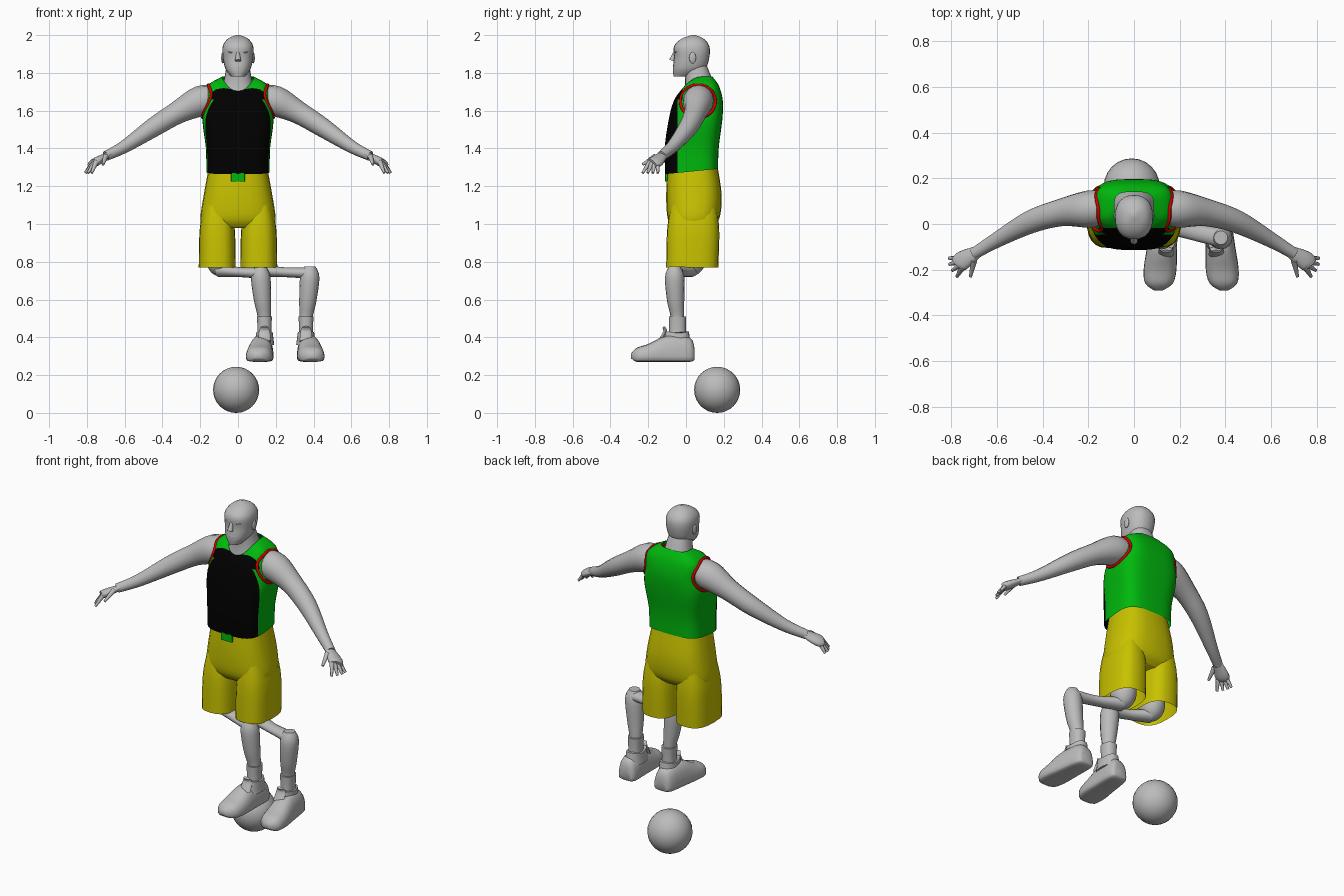
import bpy, bmesh, math
from mathutils import Vector
from mathutils.bvhtree import BVHTree

if "Cube" in bpy.data.objects:
    bpy.data.objects.remove(bpy.data.objects["Cube"], do_unlink=True)


def material(name, *color):
    mat = bpy.data.materials.new(name)
    mat.use_nodes = True
    mat.diffuse_color = (*color, 1)
    shader = next(node for node in mat.node_tree.nodes if node.type == "BSDF_PRINCIPLED")
    shader.inputs["Base Color"].default_value = (*color, 1)
    return mat


GREY = material("plain grey", .5, .5, .5)
GREEN = material("jersey green", 0, .48, .004)
BLACK = material("jersey black", 0, 0, 0)
RED = material("trim red", .65, 0, 0)
YELLOW = material("shorts yellow", .58, .54, 0)


def finish(name, bm, *mats):
    """Turn a bmesh into a smooth shaded object."""
    mesh = bpy.data.meshes.new(name)
    bm.to_mesh(mesh)
    bm.free()
    for mat in mats:
        mesh.materials.append(mat)
    mesh.shade_smooth()
    mesh.set_sharp_from_angle(angle=math.radians(55))
    bpy.context.collection.objects.link(bpy.data.objects.new(name, mesh))


def spline(rows, steps):
    """Smooth curve through rows of numbers."""
    last = len(rows) - 1
    out = []
    for i in range(last):
        before, start = rows[max(i - 1, 0)], rows[i]
        end, after = rows[i + 1], rows[min(i + 2, last)]
        for k in range(steps):
            t = k / steps
            out.append([b + t / 2 * (c - a + t * (2*a - 5*b + 4*c - d + t * (3*(b - c) + d - a)))
                        for a, b, c, d in zip(before, start, end, after)])
    return out + [list(rows[last])]


def angles(count):
    return [math.tau * i / count for i in range(count)]


def rounded(value, power):
    return math.copysign(abs(value) ** (2 / power), value)


def join_rings(rings, caps=True):
    bm = bmesh.new()
    loops = [[bm.verts.new(point) for point in ring] for ring in rings]
    for low, high in zip(loops, loops[1:]):
        for i in range(len(low)):
            bm.faces.new((low[i - 1], low[i], high[i], high[i - 1]))
    if caps:
        bm.faces.new(loops[0])
        bm.faces.new(loops[-1])
    bmesh.ops.recalc_face_normals(bm, faces=bm.faces)
    return bm


def loft(rows, x=0, power=2.3, sides=24, caps=True):
    """Upright form from rows of height, middle y, half width, half depth."""
    return join_rings([[(x + width * rounded(math.cos(a), power),
                         y + depth * rounded(math.sin(a), power), z) for a in angles(sides)]
                       for z, y, width, depth in spline(rows, 4)], caps)


def tube(name, rows, mat, side=1, ref=(0, 1, 0), flat=1, sides=16, steps=4):
    """Round limb through rows of x, y, z, radius."""
    path = [(Vector((side * x, y, z)), r) for x, y, z, r in spline(rows, steps)]
    rings = []
    for i, (center, radius) in enumerate(path):
        along = (path[min(i + 1, len(path) - 1)][0] - path[max(i - 1, 0)][0]).normalized()
        u = Vector(ref)
        u = (u - along * u.dot(along)).normalized()
        v = along.cross(u) * flat
        rings.append([center + radius * (u * math.cos(a) + v * math.sin(a))
                      for a in angles(sides)])
    finish(name, join_rings(rings), mat)


def ellipsoid(name, center, radii):
    bm = bmesh.new()
    bmesh.ops.create_uvsphere(bm, u_segments=24, v_segments=16, radius=1)
    bmesh.ops.scale(bm, vec=radii, verts=bm.verts)
    bmesh.ops.translate(bm, vec=center, verts=bm.verts)
    finish(name, bm, GREY)


# Jersey with slanted hem and scooped neckline
jersey = loft([(1.275, .03, .168, .14), (1.4, .03, .17, .143), (1.55, .05, .188, .142),
               (1.65, .065, .171, .13), (1.73, .08, .163, .095), (1.78, .08, .085, .06)],
              power=3.4, sides=48, caps=False)
for v in jersey.verts:
    if v.co.z < 1.29:
        v.co.z += .1 * v.co.y
    front = min(1, max(0, (.08 - v.co.y) / .06)) ** 2 * max(0, 1 - (v.co.x / .11) ** 2)
    sag = front * max(0, v.co.z - 1.69) * .85
    v.co -= Vector((0, .6 * sag, sag))

# Black front panel, wider above the chest, cut into the green jersey
panel_y, shoulder_y, chest_z = -.045, -.018, 1.66
for origin, normal in (((0, panel_y, 0), (0, 1, 0)), ((0, shoulder_y, 0), (0, 1, 0)),
                       ((0, 0, chest_z), (0, 0, 1))):
    bmesh.ops.bisect_plane(jersey, geom=jersey.verts[:] + jersey.edges[:] + jersey.faces[:],
                           plane_co=origin, plane_no=normal)
for face in jersey.faces:
    center = face.calc_center_median()
    face.material_index = int(center.y < (shoulder_y if center.z > chest_z else panel_y))
jersey_surface = BVHTree.FromBMesh(jersey)
finish("jersey", jersey, GREEN, BLACK)

# Shorts
finish("shorts_hips", loft([(1.3, .035, .155, .133), (1.15, .042, .182, .147),
                            (1.03, .04, .199, .137), (.98, .035, .18, .1)], power=2.7), YELLOW)
finish("waist_tag", loft([(1.225, -.101, .036, .009), (1.27, -.101, .036, .009)], power=9), GREEN)

# Neck, head and face
finish("neck", loft([(1.64, .065, .12, .085), (1.74, .07, .08, .075), (1.84, .05, .06, .06)]), GREY)
finish("head", loft([(1.78, -.02, .035, .045), (1.82, .015, .066, .085), (1.88, .03, .08, .093),
                     (1.94, .03, .081, .094), (1.98, .035, .055, .06), (2, .04, .01, .01)]), GREY)
tube("nose", [(0, -.058, 1.91, .008), (0, -.074, 1.865, .016)], GREY)
ellipsoid("brow", (0, -.045, 1.91), (.055, .02, .009))
ellipsoid("lips", (0, -.055, 1.83), (.028, .015, .009))

for name, s in (("left_", 1), ("right_", -1)):
    ellipsoid(name + "ear", (s * .081, .035, 1.88), (.008, .018, .03))

    # Armhole trim laid on the jersey surface
    loop = []
    for a in angles(32) + [0]:
        y, z = .063 + .093 * math.cos(a), 1.65 + .087 * math.sin(a)
        hit = jersey_surface.ray_cast(Vector((s, y, z)), Vector((-s, 0, 0)))[0]
        loop.append((hit.x if hit else s * .15, y, z, .008))
    tube(name + "armhole_trim", loop, RED, ref=(1, 0, 0), sides=8, steps=1)

    # Arm and hand, with the fingers fanned by rule
    tube(name + "arm", [(.12, .07, 1.66, .07), (.2, .065, 1.65, .081), (.32, .05, 1.59, .06),
                        (.45, .01, 1.51, .051), (.6, -.07, 1.41, .034), (.7, -.13, 1.36, .026)],
         GREY, s)
    tube(name + "palm", [(.68, -.12, 1.37, .026), (.75, -.16, 1.33, .043), (.77, -.18, 1.32, .036)],
         GREY, s, flat=.55)
    tube(name + "thumb", [(.7, -.16, 1.36, .015), (.715, -.23, 1.315, .007)], GREY, s, sides=8)
    for i, finger in enumerate(("index", "middle", "ring", "little")):
        root = (.75 + .005 * i, -.19 + .013 * i, 1.33, .014)
        tip = (.775 + .035 * math.sin(.6 * i), -.23 + .027 * i, 1.27, .007)
        tube(name + finger + "_finger", [root, tip], GREY, s, sides=8)

    # Shorts leg, then the thigh bent sideways below it
    hip = s * .1
    finish(name + "shorts_leg", loft([(1.1, .04, .07, .12), (.97, .038, .093, .138),
                                      (.77, .033, .098, .138)], x=s * .11, power=2.7, caps=False),
           YELLOW)
    ellipsoid(name + "thigh", (hip, .03, .82), (.07, .075, .095))
    middle = .25
    knee = middle + s * .13
    tube(name + "lower_thigh", [(hip, .02, .755, .05), ((hip + knee) / 2, -.03, .745, .036),
                                (knee, -.06, .74, .042)], GREY, flat=.72)

    # Shin and sock
    shin = [(.13, -.06, .775, .03), (.13, -.06, .72, .051), (.12, -.055, .6, .046),
            (.11, -.045, .5, .035), (.11, -.045, .38, .035)]
    tube(name + "shin", [(middle + s * x, y, z, r) for x, y, z, r in shin], GREY)
    ankle = middle + s * .11
    finish(name + "sock", loft([(.36, -.045, .042, .048), (.44, -.045, .037, .044),
                                (.51, -.045, .04, .046)], x=ankle), GREY)

    # Shoe swept from heel to toe as y, half width, top height, splayed outward
    sole, rings = .3, []
    for y, width, top in spline([(.045, .035, .34), (.02, .055, .4), (-.1, .065, .41),
                                 (-.2, .072, .365), (-.26, .06, .345), (-.29, .02, .315)], 3):
        x = middle + s * (.12 - .08 * y)
        drop = .03 * min(1, width / .055)
        rings.append([(x + width * rounded(math.cos(a), 2.8), y,
                       sole + max(0, math.sin(a)) * (top - sole)
                       + drop * rounded(min(0, math.sin(a)), 5)) for a in angles(20)])
    finish(name + "shoe", join_rings(rings), GREY)
    collar = loft([(.36, -.05, .052, .075), (.42, -.05, .044, .065)], x=ankle)
    for v in collar.verts:
        if v.co.z > .4:
            v.co.z += .2 * abs(v.co.y + .04)
    finish(name + "shoe_collar", collar, GREY)
    tube(name + "shoe_tongue", [(ankle, -.135, .38, .034), (ankle, -.11, .43, .03),
                                (ankle, -.12, .455, .02)], GREY, ref=(1, 0, 0), flat=.35)

# Ball on the ground
ellipsoid("ball", (-.01, .165, .122), (.122, .122, .122))
